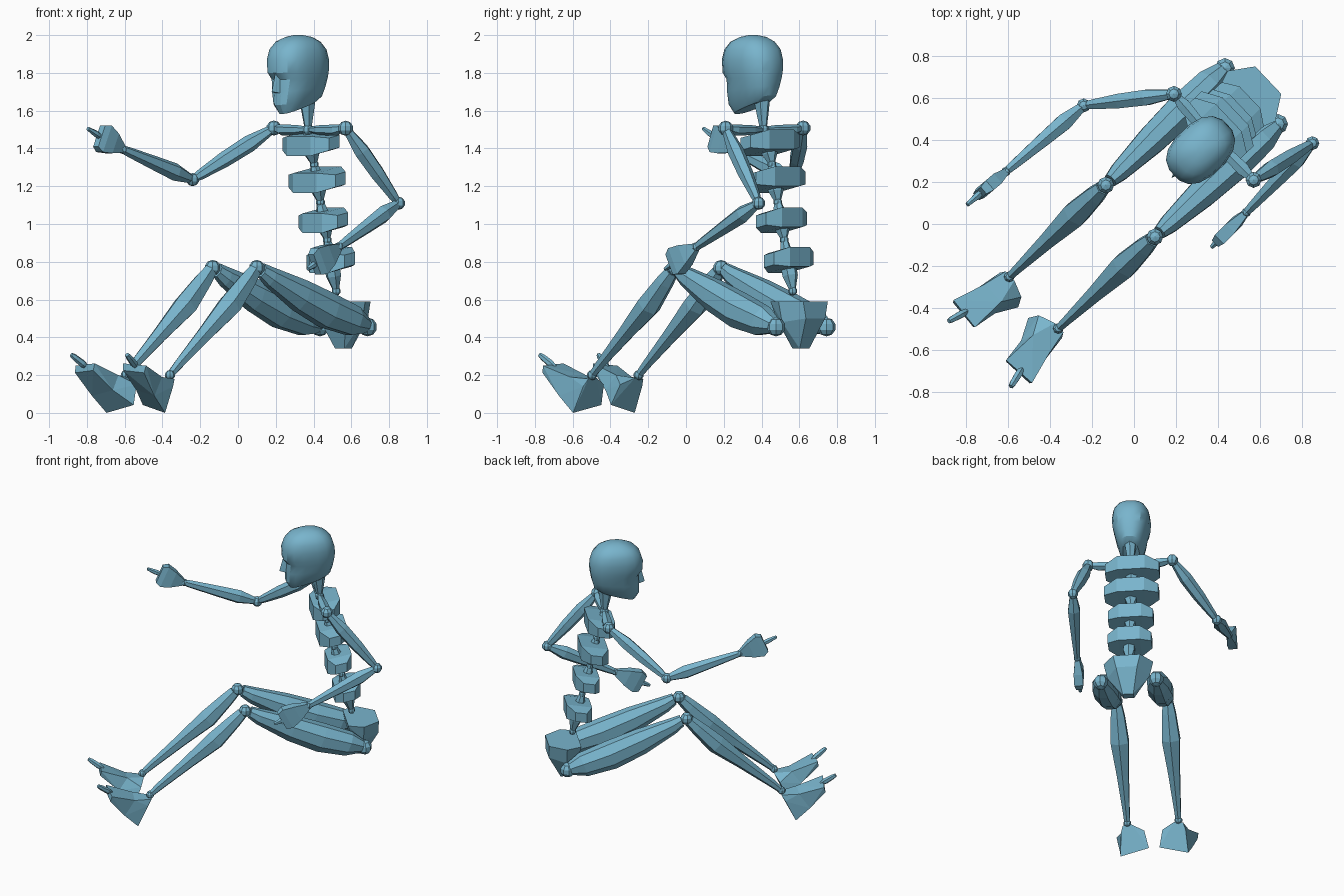
import bpy, bmesh, math
from mathutils import Vector, Matrix

if "Cube" in bpy.data.objects:
    bpy.data.objects.remove(bpy.data.objects["Cube"])

mat = bpy.data.materials.new("soft blue")
mat.diffuse_color = (0.19, 0.46, 0.61, 1)
mat.use_nodes = True
mat.node_tree.nodes["Principled BSDF"].inputs["Base Color"].default_value = mat.diffuse_color

# Body frame: forward, left, up, turned towards the front left corner
BODY = Matrix.Translation((0.56, 0.61, 0)) @ Matrix.Rotation(math.radians(223.5), 4, 'Z')


def loc(f, l, z):
    return BODY @ Vector((f, l, z))


def finish(name, bm):
    bmesh.ops.recalc_face_normals(bm, faces=bm.faces[:])
    me = bpy.data.meshes.new(name)
    bm.to_mesh(me)
    bm.free()
    me.materials.append(mat)
    ob = bpy.data.objects.new(name, me)
    bpy.context.collection.objects.link(ob)
    return ob


def loft(name, rings):
    bm = bmesh.new()
    vs = [[bm.verts.new(p) for p in r] for r in rings]
    n = len(vs[0])
    for a, b in zip(vs, vs[1:]):
        for i in range(n):
            j = (i + 1) % n
            bm.faces.new((a[i], a[j], b[j], b[i]))
    bm.faces.new(vs[0])
    bm.faces.new(vs[-1])
    return finish(name, bm)


def hull(name, pts):
    bm = bmesh.new()
    for p in pts:
        bm.verts.new(p)
    res = bmesh.ops.convex_hull(bm, input=bm.verts[:])
    junk = [g for g in res["geom_interior"] if isinstance(g, bmesh.types.BMVert)]
    if junk:
        bmesh.ops.delete(bm, geom=junk, context='VERTS')
    bmesh.ops.dissolve_limit(bm, angle_limit=math.radians(3), verts=bm.verts[:], edges=bm.edges[:])
    return finish(name, bm)


def bone(name, a, b, sections, sides=6, turn=0.5):
    """Sections: (position along bone, half width, half height, height offset)."""
    a, b = Vector(a), Vector(b)
    d = (b - a).normalized()
    ref = Vector((0, 0, 1)) if abs(d.z) < 0.9 else BODY.to_3x3() @ Vector((1, 0, 0))
    up = (ref - d * ref.dot(d)).normalized()
    side = d.cross(up)
    rings = []
    for t, w, h, o in sections:
        c = a.lerp(b, t) + up * o
        ring = []
        for i in range(sides):
            q = 2 * math.pi * (i + turn) / sides
            ring.append(c + side * w * math.cos(q) + up * h * math.sin(q))
        rings.append(ring)
    return loft(name, rings)


def ball(name, p, r):
    bm = bmesh.new()
    bmesh.ops.create_uvsphere(bm, u_segments=8, v_segments=5, radius=r,
                              matrix=Matrix.Translation(p))
    return finish(name, bm)


# Pelvis
pts = []
for s in (-1, 1):
    pts += [loc(-.11, s*.09, .59), loc(.0, s*.165, .59), loc(.10, s*.13, .59),
            loc(-.11, s*.07, .50), loc(.0, s*.14, .48), loc(.08, s*.10, .49),
            loc(-.025, s*.035, .34), loc(.03, s*.035, .34)]
hull("pelvis", pts)

# Spine: four wide blocks joined by tapering pegs
blocks = [(.095, .81, .145, .085), (.15, 1.02, .15, .08),
          (.195, 1.235, .18, .09), (.24, 1.43, .18, .09)]
joints = [(.06, .645), (.125, .915), (.175, 1.115), (.22, 1.315), (.275, 1.50)]
for i, (f, z, w, d) in enumerate(blocks):
    pts = []
    for sl in (-1, 1):
        for sf in (-1, 1):
            for sz in (-1, 1):
                tilt = -.2 * sf
                pts.append(loc(f + sf*.038, sl*w, z + sz*.033 + tilt*.038))
                pts.append(loc(f + sf*d, sl*w*.5, z + sz*.052 + tilt*d))
    hull("spine_block", pts)
    (f0, z0), (f1, z1) = joints[i], joints[i + 1]
    low, high = loc(f0, .005, z0), loc(f1, .005, z1)
    bone("spine_peg", low, high, [(0, .015, .015, 0), (.3, .042, .042, 0),
                                  (.6, .042, .042, 0), (1, .02, .02, 0)])
    ball("spine_joint", low, .024)

# Neck
neck = loc(*[.275, .015, 1.50])
ball("neck_joint", neck, .03)
bone("neck", neck, loc(.285, .02, 1.70),
     [(0, .018, .018, 0), (.45, .032, .036, 0), (.8, .042, .05, 0), (1, .04, .045, 0)])

# Head: stacked rings (front height, back height, back, front, half width)
rows = [(1.582, 1.655, .235, .475, .055), (1.63, 1.68, .205, .505, .08),
        (1.70, 1.73, .19, .505, .10), (1.765, 1.78, .18, .50, .113),
        (1.80, 1.82, .175, .527, .122), (1.87, 1.87, .178, .530, .127),
        (1.925, 1.925, .195, .512, .12), (1.965, 1.965, .23, .475, .098),
        (1.99, 1.99, .275, .42, .06), (2.0, 2.0, .325, .375, .02)]
rings = []
for zf, zb, fb, ff, w in rows:
    ring = []
    for i in range(16):
        q = 2 * math.pi * (i + .5) / 16
        c, s = math.cos(q), math.sin(q)
        c = math.copysign(abs(c) ** .8, c)
        s = math.copysign(abs(s) ** .8, s)
        k = (c + 1) / 2
        ring.append(loc(fb + (ff - fb) * k, .02 + w * s, zb + (zf - zb) * k))
    rings.append(ring)
head = loft("head", rings)
for p in head.data.polygons:
    p.use_smooth = len(p.vertices) == 4
bpy.context.view_layer.objects.active = head
head.select_set(True)
bpy.ops.object.shade_smooth_by_angle(angle=math.radians(28))
hull("nose", [loc(.49, .005, 1.80), loc(.49, .035, 1.80), loc(.518, .02, 1.80),
              loc(.48, -.008, 1.69), loc(.48, .048, 1.69), loc(.545, .02, 1.70)])

# Legs and feet, mirrored about the body's middle
for s, side in ((1, "left"), (-1, "right")):
    hip, knee, ankle = loc(0, s*.184, .455), loc(.796, s*.17, .768), loc(1.43, s*.17, .20)
    ball(side + "_hip_joint", hip, .05)
    ball(side + "_knee_joint", knee, .042)
    ball(side + "_ankle_joint", ankle, .027)
    bone(side + "_thigh", hip, knee,
         [(.02, .045, .045, 0), (.13, .075, .085, -.01), (.35, .085, .10, -.025),
          (.6, .075, .09, -.022), (.88, .05, .055, -.01), (.96, .035, .04, 0)], 8)
    bone(side + "_shin", knee, ankle,
         [(.03, .038, .04, 0), (.12, .052, .05, -.005), (.33, .068, .066, -.016),
          (.6, .045, .045, -.008), (.9, .026, .028, 0), (.98, .022, .022, 0)])
    # Foot tipped up on its heel, toes turned out
    heel = [loc(1.50, s*.035, .042), loc(1.518, s*.225, 0), loc(1.45, s*.215, .14),
            loc(1.455, s*.06, .15), loc(1.425, s*.14, .185), loc(1.425, s*.20, .18)]
    instep = [loc(1.54, s*.11, .20), loc(1.54, s*.225, .19),
              loc(1.60, s*.09, .12), loc(1.61, s*.24, .09)]
    toes = [loc(1.715, s*.108, .262), loc(1.70, s*.272, .25),
            loc(1.72, s*.115, .225), loc(1.71, s*.265, .212)]
    hull(side + "_heel", heel + instep)
    hull(side + "_forefoot", instep + toes)
    bone(side + "_toe", loc(1.69, s*.19, .24), loc(1.785, s*.215, .308),
         [(0, .012, .012, 0), (.3, .02, .02, 0), (.8, .017, .017, 0), (1, .012, .012, 0)])

# Arms: shoulder, elbow, wrist, palm end, finger tip
arms = {
    "left": ((.57, .21, 1.507), (.85, .385, 1.11), (.535, .055, .88),
             (.405, -.075, .785), (.37, -.11, .762)),
    "right": ((.19, .62, 1.508), (-.24, .565, 1.235), (-.61, .25, 1.395),
              (-.735, .145, 1.465), (-.795, .092, 1.505)),
}
for side, (sh, el, wr, pa, ti) in arms.items():
    bone(side + "_collarbone", neck, sh,
         [(.04, .015, .015, 0), (.3, .03, .026, -.005), (.75, .036, .03, -.008), (.95, .02, .02, 0)])
    ball(side + "_shoulder_joint", Vector(sh), .04)
    ball(side + "_elbow_joint", Vector(el), .035)
    ball(side + "_wrist_joint", Vector(wr), .024)
    bone(side + "_upper_arm", sh, el,
         [(.04, .025, .025, 0), (.3, .043, .045, 0), (.6, .04, .042, 0),
          (.9, .026, .028, 0), (.98, .02, .02, 0)])
    bone(side + "_forearm", el, wr,
         [(.03, .025, .025, 0), (.25, .045, .047, 0), (.5, .038, .04, 0),
          (.9, .025, .027, 0), (1, .02, .022, 0)])
    # Flat hand standing on edge, fanning out towards the fingers
    bone(side + "_hand", wr, pa,
         [(.02, .022, .028, 0), (.45, .042, .08, 0), (.8, .042, .108, 0), (1, .03, .085, 0)], 4)
    bone(side + "_finger", Vector(pa).lerp(Vector(wr), .1), ti,
         [(0, .015, .015, 0), (.4, .018, .018, 0), (1, .011, .011, 0)])
